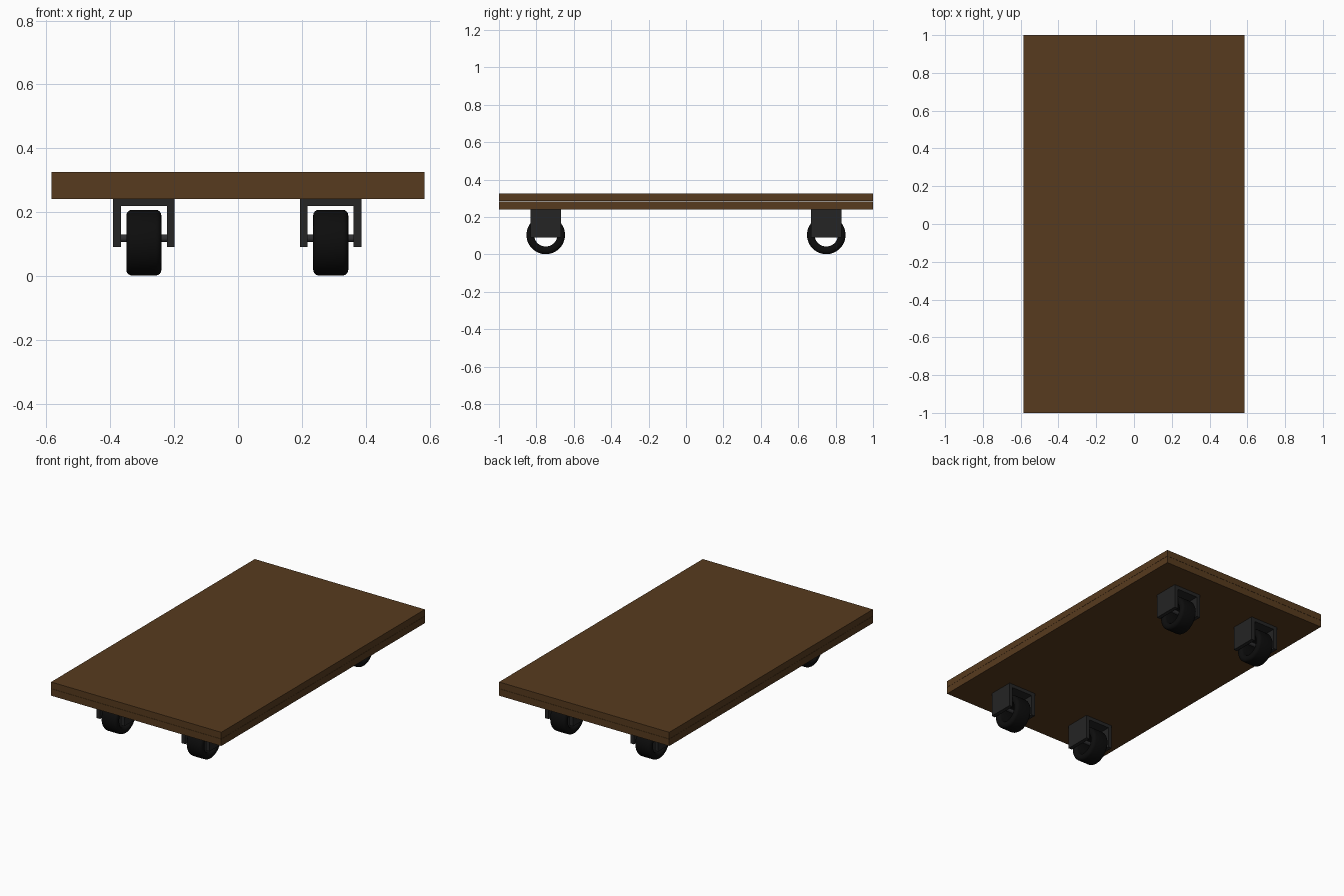
import bpy
import math

if "Cube" in bpy.data.objects:
    bpy.data.objects.remove(bpy.data.objects["Cube"])


def material(name, rgb):
    m = bpy.data.materials.new(name)
    m.diffuse_color = (*rgb, 1)
    m.use_nodes = True
    m.node_tree.nodes["Principled BSDF"].inputs["Base Color"].default_value = m.diffuse_color
    return m


WOOD = material("dark_wood", (0.095, 0.043, 0.013))
STEEL = material("dark_steel", (0.018, 0.018, 0.018))
AXLE = material("axle_grey", (0.03, 0.03, 0.032))
RUBBER = material("black_rubber", (0.004, 0.004, 0.004))


def mesh_object(name, verts, faces, mat, loc=(0, 0, 0)):
    me = bpy.data.meshes.new(name)
    me.from_pydata(verts, [], faces)
    me.materials.append(mat)
    ob = bpy.data.objects.new(name, me)
    ob.location = loc
    bpy.context.collection.objects.link(ob)
    return ob


def smooth(ob, angle=35):
    bpy.ops.object.select_all(action='DESELECT')
    ob.select_set(True)
    bpy.context.view_layer.objects.active = ob
    bpy.ops.object.shade_smooth_by_angle(angle=math.radians(angle))


def slab(name, z0, z1):
    bpy.ops.mesh.primitive_cube_add(size=1, location=(0, 0, (z0 + z1) / 2))
    ob = bpy.context.object
    ob.name = name
    ob.scale = (1.17, 2.0, z1 - z0)
    ob.data.materials.append(WOOD)


def fork(name, x, y):
    # upside-down U profile in x-z, extruded along y
    w, t, d = 0.096, 0.024, 0.081
    prof = [(-w, 0.09), (-w, 0.241), (w, 0.241), (w, 0.09),
            (w - t, 0.09), (w - t, 0.219), (t - w, 0.219), (t - w, 0.09)]
    n = len(prof)
    verts = [(px, s * d, pz) for s in (-1, 1) for px, pz in prof]
    faces = [(i, i + n, (i + 1) % n + n, (i + 1) % n) for i in range(n)]
    for o, flip in ((0, False), (n, True)):
        for q in ((0, 1, 6, 7), (1, 2, 5, 6), (2, 3, 4, 5)):
            q = tuple(o + k for k in q)
            faces.append(q[::-1] if flip else q)
    return mesh_object(name, verts, faces, STEEL, (x, y, 0))


def wheel(name, x, y):
    # open tyre ring: rounded section swept round the x axis
    hw, ro, ri, c = 0.055, 0.103, 0.062, 0.018
    section = []
    for cx, cr, a0 in ((hw - c, ro - c, 0), (c - hw, ro - c, 90),
                       (c - hw, ri + c, 180), (hw - c, ri + c, 270)):
        for k in range(5):
            a = math.radians(a0 + 22.5 * k)
            section.append((cx + c * math.cos(a), cr + c * math.sin(a)))
    n, seg = len(section), 48
    verts, faces = [], []
    for j in range(seg):
        a = 2 * math.pi * j / seg
        verts += [(sx, r * math.cos(a), r * math.sin(a)) for sx, r in section]
        k = (j + 1) % seg
        faces += [(j * n + i, j * n + (i + 1) % n, k * n + (i + 1) % n, k * n + i)
                  for i in range(n)]
    # order gives outward normals once reversed
    faces = [f[::-1] for f in faces]
    ob = mesh_object(name, verts, faces, RUBBER, (x, y, ro + 0.001))
    smooth(ob, 60)


def axle(name, x, y):
    bpy.ops.mesh.primitive_cylinder_add(vertices=24, radius=0.012, depth=0.15,
                                        location=(x, y, 0.118),
                                        rotation=(0, math.pi / 2, 0))
    ob = bpy.context.object
    ob.name = name
    ob.data.materials.append(AXLE)
    smooth(ob)


# Two-layer wooden deck
slab("deck_top", 0.285, 0.326)
slab("deck_base", 0.241, 0.284)

# Four casters
for side, x in (("left", -0.295), ("right", 0.2905)):
    for end, y in (("front", -0.75), ("back", 0.75)):
        tag = f"{end}_{side}"
        fork(f"{tag}_fork", x, y)
        wheel(f"{tag}_wheel", x, y)
        axle(f"{tag}_axle", x, y)

# Make all normals consistent
import bmesh
for ob in bpy.data.objects:
    bm = bmesh.new()
    bm.from_mesh(ob.data)
    bmesh.ops.recalc_face_normals(bm, faces=bm.faces)
    bm.to_mesh(ob.data)
    bm.free()
